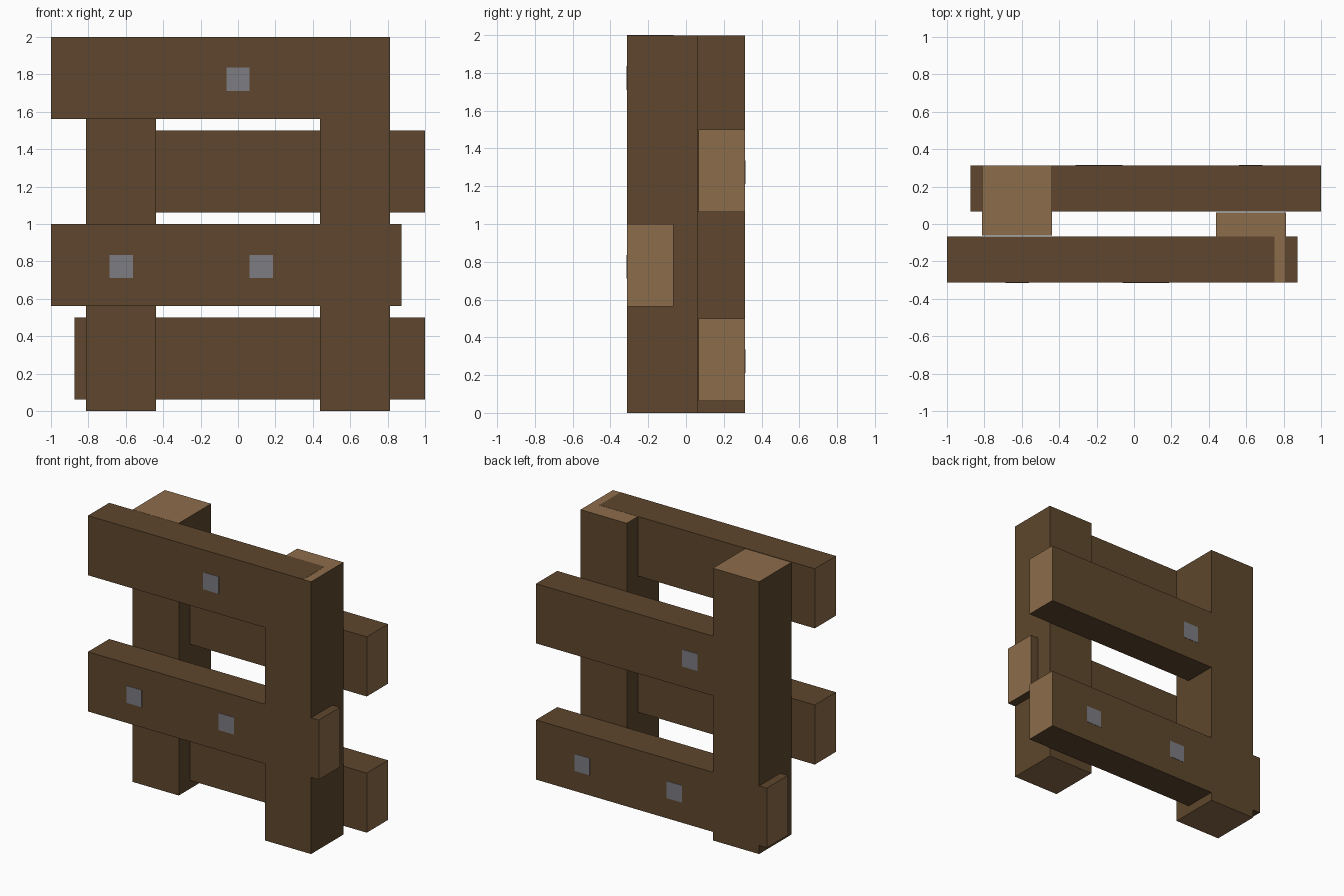
import bpy
import bmesh
from mathutils import Vector

cube = bpy.data.objects.get("Cube")
if cube:
    bpy.data.objects.remove(cube, do_unlink=True)


def make_material(name, rgb):
    mat = bpy.data.materials.new(name)
    mat.use_nodes = True
    color = (*rgb, 1.0)
    mat.diffuse_color = color
    bsdf = next(n for n in mat.node_tree.nodes if n.type == "BSDF_PRINCIPLED")
    bsdf.inputs["Base Color"].default_value = color
    return mat


WOOD = make_material("dark wood", (0.112, 0.062, 0.026))
END_GRAIN = make_material("light end grain", (0.262, 0.149, 0.069))
IRON = make_material("grey iron", (0.205, 0.2, 0.225))


def box(name, low, high, mats, grain=None):
    """Box between two corners; faces across the grain axis get the second material."""
    low, high = Vector(low), Vector(high)
    bm = bmesh.new()
    bmesh.ops.create_cube(bm, size=1)
    for v in bm.verts:
        v.co = (low + high) / 2 + v.co * (high - low)
    bm.normal_update()
    if grain is not None:
        for f in bm.faces:
            f.material_index = int(abs(f.normal[grain]) > 0.5)
    mesh = bpy.data.meshes.new(name)
    bm.to_mesh(mesh)
    bm.free()
    for m in mats:
        mesh.materials.append(m)
    obj = bpy.data.objects.new(name, mesh)
    bpy.context.collection.objects.link(obj)


HALF_DEPTH = 0.3125
PLANK_INNER = 0.066
PLANK_HEIGHT = 0.4375
NAIL = 0.0625


def post(name, x0, x1, y0, y1):
    box(name, (x0, y0, 0), (x1, y1, 1.999), (WOOD, END_GRAIN), grain=2)


def plank(name, side, x0, x1, top, nails):
    """Plank on the front (side -1) or back (side 1), with square nail heads."""
    ys = sorted((side * HALF_DEPTH, side * PLANK_INNER))
    box(name, (x0, ys[0], top - PLANK_HEIGHT), (x1, ys[1], top),
        (WOOD, END_GRAIN), grain=0)
    ys = sorted((side * (HALF_DEPTH - 0.004), side * (HALF_DEPTH + 0.002)))
    z = top - 0.227
    for i, x in enumerate(nails, 1):
        box(f"{name}_nail_{i}", (x - NAIL, ys[0], z - NAIL),
            (x + NAIL, ys[1], z + NAIL), (IRON,))


# Upright posts, one flush with the front and one flush with the back
post("left_post", 0.4375, 0.8125, -HALF_DEPTH, 0.0625)
post("right_post", -0.8125, -0.4375, -0.0625, HALF_DEPTH)

# Horizontal planks with their nails
plank("front_top_plank", -1, -1, 0.75, 2.0, [0])
plank("front_lower_plank", -1, -1, 0.875, 1.0, [-0.625, 0.125])
plank("back_top_plank", 1, -0.75, 1, 1.5, [-0.25])
plank("back_lower_plank", 1, -0.875, 1, 0.5, [0.625, -0.125])
